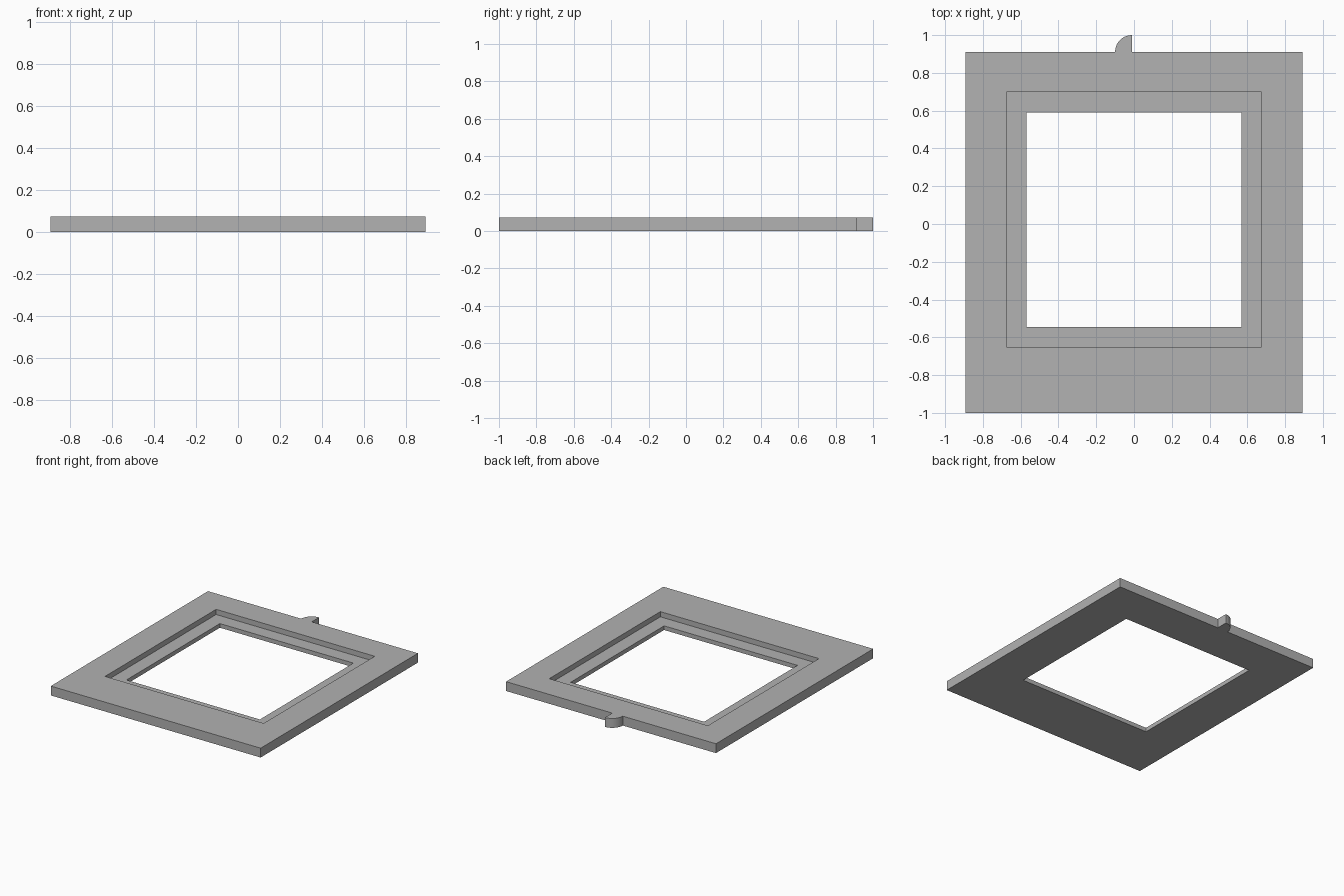
import bpy
import bmesh
from math import cos, sin, pi

cube = bpy.data.objects.get("Cube")
if cube:
    bpy.data.objects.remove(cube, do_unlink=True)

THICK = 0.072        # plate thickness
LEDGE = 0.032        # height of the rebate ledge
BACK = 0.911         # rear edge of the plate
OPEN_Y = 0.023       # centre of the opening

grey = bpy.data.materials.new("plain grey")
grey.use_nodes = True
colour = (0.445, 0.445, 0.445, 1)
grey.diffuse_color = colour
grey.node_tree.nodes["Principled BSDF"].inputs["Base Color"].default_value = colour


def make_object(name, bm):
    bmesh.ops.recalc_face_normals(bm, faces=bm.faces)
    mesh = bpy.data.meshes.new(name)
    bm.to_mesh(mesh)
    bm.free()
    mesh.materials.append(grey)
    obj = bpy.data.objects.new(name, mesh)
    bpy.context.collection.objects.link(obj)
    return obj


def rectangle(bm, half_x, front, back, z):
    corners = ((-half_x, front), (half_x, front), (half_x, back), (-half_x, back))
    return [bm.verts.new((x, y, z)) for x, y in corners]


def opening(bm, half, z):
    return rectangle(bm, half, OPEN_Y - half, OPEN_Y + half, z)


# Frame plate: rectangular rings joined into a closed stepped section
bm = bmesh.new()
rings = [
    rectangle(bm, 0.893, -1, BACK, 0),
    rectangle(bm, 0.893, -1, BACK, THICK),
    opening(bm, 0.675, THICK),
    opening(bm, 0.675, LEDGE),
    opening(bm, 0.568, LEDGE),
    opening(bm, 0.568, 0),
]
for a, b in zip(rings, rings[1:] + rings[:1]):
    for i in range(4):
        j = (i + 1) % 4
        bm.faces.new((a[i], a[j], b[j], b[i]))
make_object("frame_plate", bm)

# Quarter-round tab on the rear edge
bm = bmesh.new()
radius, tab_x, steps = 1 - BACK, -0.011, 16
arc = [(pi / 2) * (1 + i / steps) for i in range(steps + 1)]
outline = [(tab_x, BACK)] + [(tab_x + radius * cos(t), BACK + radius * sin(t)) for t in arc]
base = bm.faces.new([bm.verts.new((x, y, 0)) for x, y in outline])
extruded = bmesh.ops.extrude_face_region(bm, geom=[base], use_keep_orig=True)
top = [v for v in extruded["geom"] if isinstance(v, bmesh.types.BMVert)]
bmesh.ops.translate(bm, verts=top, vec=(0, 0, THICK))
tab = make_object("rear_tab", bm)

# Smooth the curved side only, keeping its edges sharp
bpy.ops.object.select_all(action="DESELECT")
tab.select_set(True)
bpy.context.view_layer.objects.active = tab
bpy.ops.object.shade_smooth_by_angle()
